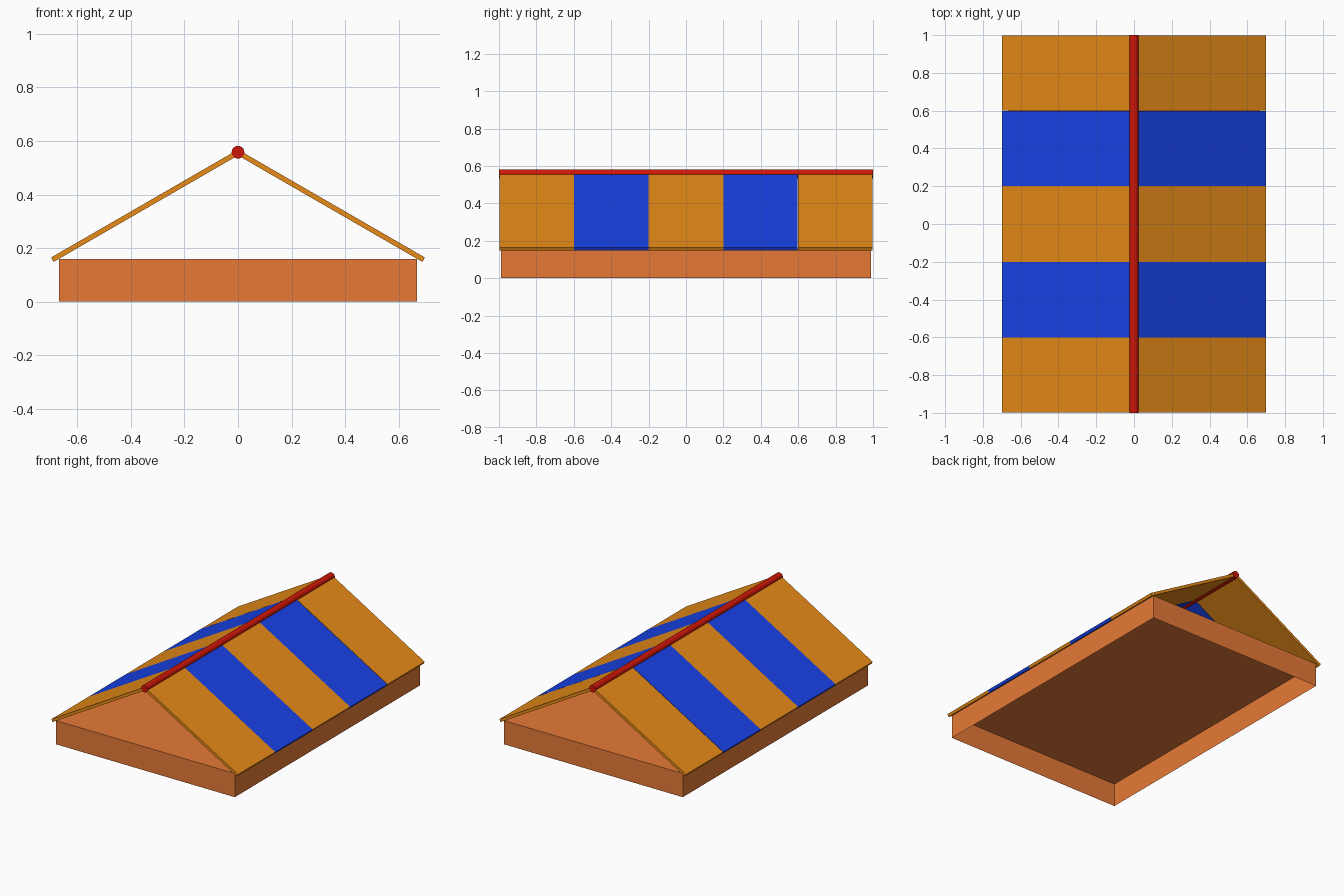
import bpy, bmesh, math
from mathutils import Vector

cube = bpy.data.objects.get("Cube")
if cube:
    bpy.data.objects.remove(cube, do_unlink=True)


def material(name, rgb):
    m = bpy.data.materials.new(name)
    m.use_nodes = True
    m.diffuse_color = (*rgb, 1)
    m.node_tree.nodes["Principled BSDF"].inputs["Base Color"].default_value = (*rgb, 1)
    return m


clay = material("clay orange", (0.8, 0.195, 0.038))
amber = material("amber", (0.8, 0.258, 0.009))
blue = material("royal blue", (0.009, 0.055, 0.8))
red = material("ridge red", (0.63, 0.008, 0.002))


def add_object(name, bm, mat):
    bmesh.ops.recalc_face_normals(bm, faces=bm.faces)
    mesh = bpy.data.meshes.new(name)
    bm.to_mesh(mesh)
    bm.free()
    mesh.materials.append(mat)
    obj = bpy.data.objects.new(name, mesh)
    bpy.context.collection.objects.link(obj)
    return obj


# Base: a shallow box, open underneath
bm = bmesh.new()
bmesh.ops.create_cube(bm, size=1)
for v in bm.verts:
    v.co = (v.co.x * 1.336, v.co.y * 1.976, (v.co.z + 0.5) * 0.16)
bm.normal_update()
bmesh.ops.delete(bm, geom=[f for f in bm.faces if f.normal.z < -0.5], context="FACES_ONLY")
add_object("base_box", bm, clay)

# Roof slabs: sloped section extruded along y, one per stripe and side
slope = math.radians(30)
along = Vector((math.cos(slope), 0, -math.sin(slope)))
depth = Vector((-math.sin(slope), 0, -math.cos(slope))) * 0.019
top = Vector((0, 0, 0.568))
eave = top + along * 0.806
section = [top, eave, eave + depth, top + Vector((0, 0, -0.022))]


def roof_slab(name, side, y0, y1, mat):
    bm = bmesh.new()
    face = bm.faces.new([bm.verts.new((p.x * side, y0, p.z)) for p in section])
    ext = bmesh.ops.extrude_face_region(bm, geom=[face], use_keep_orig=True)
    new = [g for g in ext["geom"] if isinstance(g, bmesh.types.BMVert)]
    bmesh.ops.translate(bm, verts=new, vec=(0, y1 - y0, 0))
    add_object(name, bm, mat)


# The last stripe stands a hair apart from its neighbour
stripes = [(-0.997, -0.6), (-0.6, -0.2), (-0.2, 0.2), (0.2, 0.597), (0.6, 0.997)]
for label, side in (("left", 1), ("right", -1)):
    for i, (y0, y1) in enumerate(stripes):
        roof_slab(f"{label}_roof_panel_{i + 1}", side, y0, y1, blue if i % 2 else amber)

# Ridge pole, its ends just proud of the slabs
bpy.ops.mesh.primitive_cylinder_add(vertices=16, radius=0.024, depth=2,
                                    location=(0, 0, 0.558), rotation=(math.pi / 2, 0, 0))
pole = bpy.context.object
pole.name = "ridge_pole"
pole.data.materials.append(red)
bpy.ops.object.shade_smooth_by_angle()
